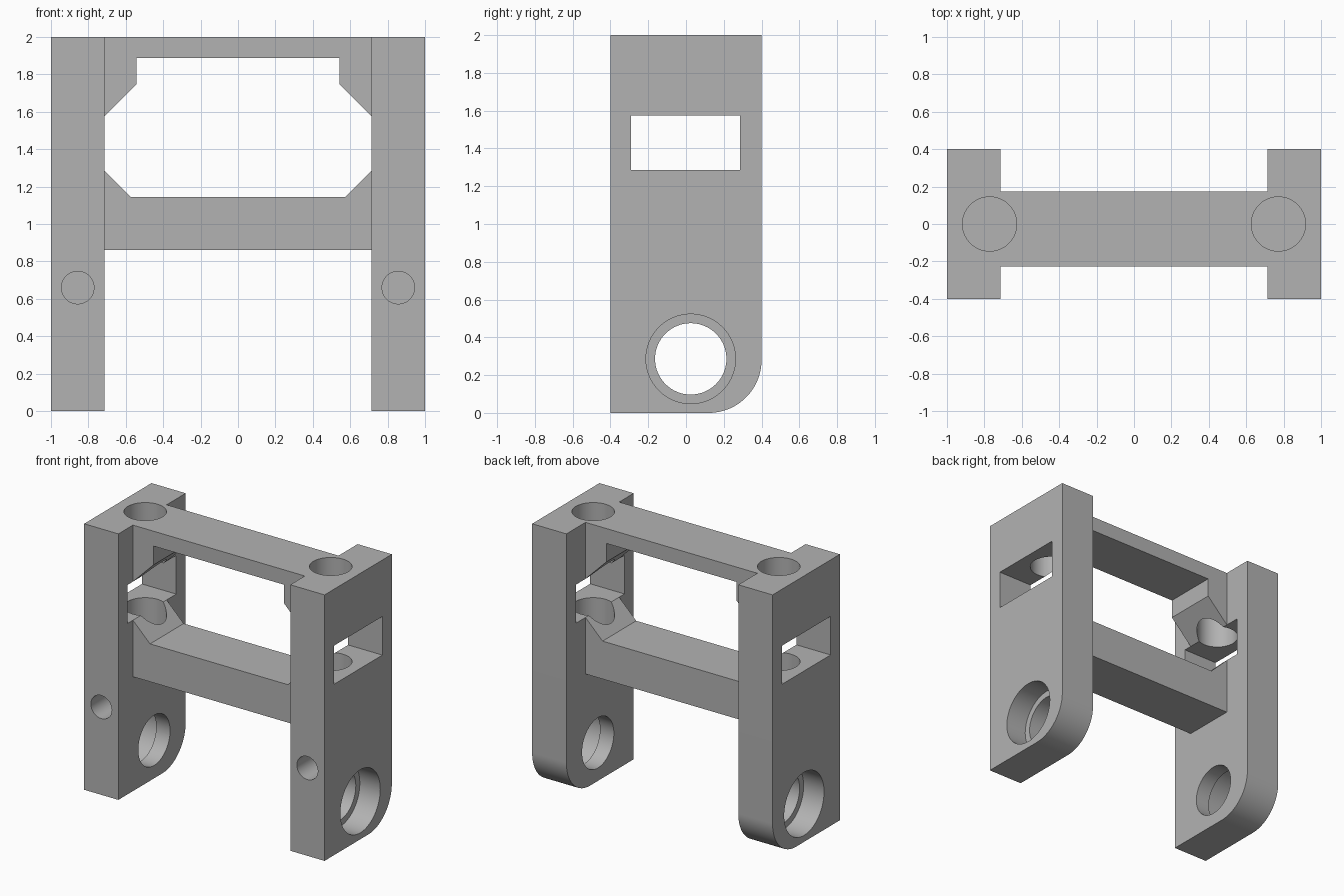
import bpy, bmesh, math
from mathutils import Matrix, Vector

if "Cube" in bpy.data.objects:
    bpy.data.objects.remove(bpy.data.objects["Cube"], do_unlink=True)

grey = bpy.data.materials.new("plain grey")
grey.use_nodes = True
color = (0.45, 0.45, 0.45, 1)
grey.diffuse_color = color
grey.node_tree.nodes["Principled BSDF"].inputs["Base Color"].default_value = color

INNER, OUTER = 0.715, 1.0          # leg thickness range in x
DEPTH = 0.4                        # half depth of a leg
BAR_FRONT, BAR_BACK = -0.227, 0.173
SLOT_LOW, SLOT_HIGH = 1.285, 1.575


def add_object(name, bm):
    bmesh.ops.recalc_face_normals(bm, faces=bm.faces[:])
    mesh = bpy.data.meshes.new(name)
    bm.to_mesh(mesh)
    bm.free()
    mesh.materials.append(grey)
    obj = bpy.data.objects.new(name, mesh)
    bpy.context.collection.objects.link(obj)
    return obj


def prism(name, points, offset):
    """Extrude a closed 3D outline along an offset."""
    bm = bmesh.new()
    face = bm.faces.new([bm.verts.new(p) for p in points])
    new = bmesh.ops.extrude_face_region(bm, geom=[face])["geom"]
    verts = [g for g in new if isinstance(g, bmesh.types.BMVert)]
    bmesh.ops.translate(bm, verts=verts, vec=offset)
    return add_object(name, bm)


def cylinder(name, radius, start, end):
    start, end = Vector(start), Vector(end)
    axis = end - start
    turn = axis.to_track_quat("Z", "Y").to_matrix().to_4x4()
    bm = bmesh.new()
    bmesh.ops.create_cone(bm, cap_ends=True, segments=64, radius1=radius, radius2=radius,
                          depth=axis.length, matrix=Matrix.Translation((start + end) / 2) @ turn)
    return add_object(name, bm)


def combine(target, other, operation):
    """Apply a boolean and remove the helper."""
    mod = target.modifiers.new(operation.lower(), "BOOLEAN")
    mod.operation, mod.solver, mod.object = operation, "EXACT", other
    bpy.context.view_layer.objects.active = target
    bpy.ops.object.modifier_apply(modifier=mod.name)
    bpy.data.objects.remove(other, do_unlink=True)


def leg(name, side):
    # Side outline with a rounded lower back corner
    r = 0.28
    outline = [(-DEPTH, 2), (-DEPTH, 0)]
    for i in range(25):
        a = math.radians(-90 + 90 * i / 24)
        outline.append((DEPTH - r + r * math.cos(a), r + r * math.sin(a)))
    outline.append((DEPTH, 2))
    return prism(name, [(side * INNER, y, z) for y, z in outline], (side * (OUTER - INNER), 0, 0))


def crossbar(name, half):
    """Bar with gussets from a half outline mirrored in x."""
    outline = half + [(-x, z) for x, z in reversed(half)]
    return prism(name, [(x, BAR_FRONT, z) for x, z in outline], (0, BAR_BACK - BAR_FRONT, 0))


# Two legs joined by an upper and a lower crossbar
END = 0.85
frame = leg("bracket_frame", 1)
combine(frame, crossbar("upper_crossbar", [(END, 2), (END, SLOT_HIGH), (INNER, SLOT_HIGH),
                                           (0.542, 1.748), (0.542, 1.888)]), "UNION")
combine(frame, crossbar("lower_crossbar", [(END, 0.86), (END, SLOT_LOW), (INNER, SLOT_LOW),
                                           (0.573, 1.145)]), "UNION")
combine(frame, leg("right_leg", -1), "UNION")

for s in (1, -1):
    # Rectangular slot through the leg
    slot = [(s * 0.6, y, z) for y, z in ((-0.29, SLOT_LOW), (0.287, SLOT_LOW),
                                         (0.287, SLOT_HIGH), (-0.29, SLOT_HIGH))]
    cutters = [
        prism("slot_cutter", slot, (s * 0.6, 0, 0)),
        # Vertical bore through the top, ending in the lower bar
        cylinder("bore_cutter", 0.145, (s * 0.772, 0, 1.0), (s * 0.772, 0, 2.2)),
        # Pivot hole with outer counterbore
        cylinder("pivot_cutter", 0.189, (s * 0.6, 0.025, 0.286), (s * 1.2, 0.025, 0.286)),
        cylinder("counterbore_cutter", 0.237, (s * 0.83, 0.025, 0.286), (s * 1.2, 0.025, 0.286)),
        # Blind front hole
        cylinder("front_hole_cutter", 0.087, (s * 0.857, -0.6, 0.66), (s * 0.857, 0.0, 0.66)),
    ]
    for cutter in cutters:
        combine(frame, cutter, "DIFFERENCE")

bpy.ops.object.select_all(action="DESELECT")
frame.select_set(True)
bpy.context.view_layer.objects.active = frame
bpy.ops.object.shade_smooth_by_angle(angle=math.radians(30))
